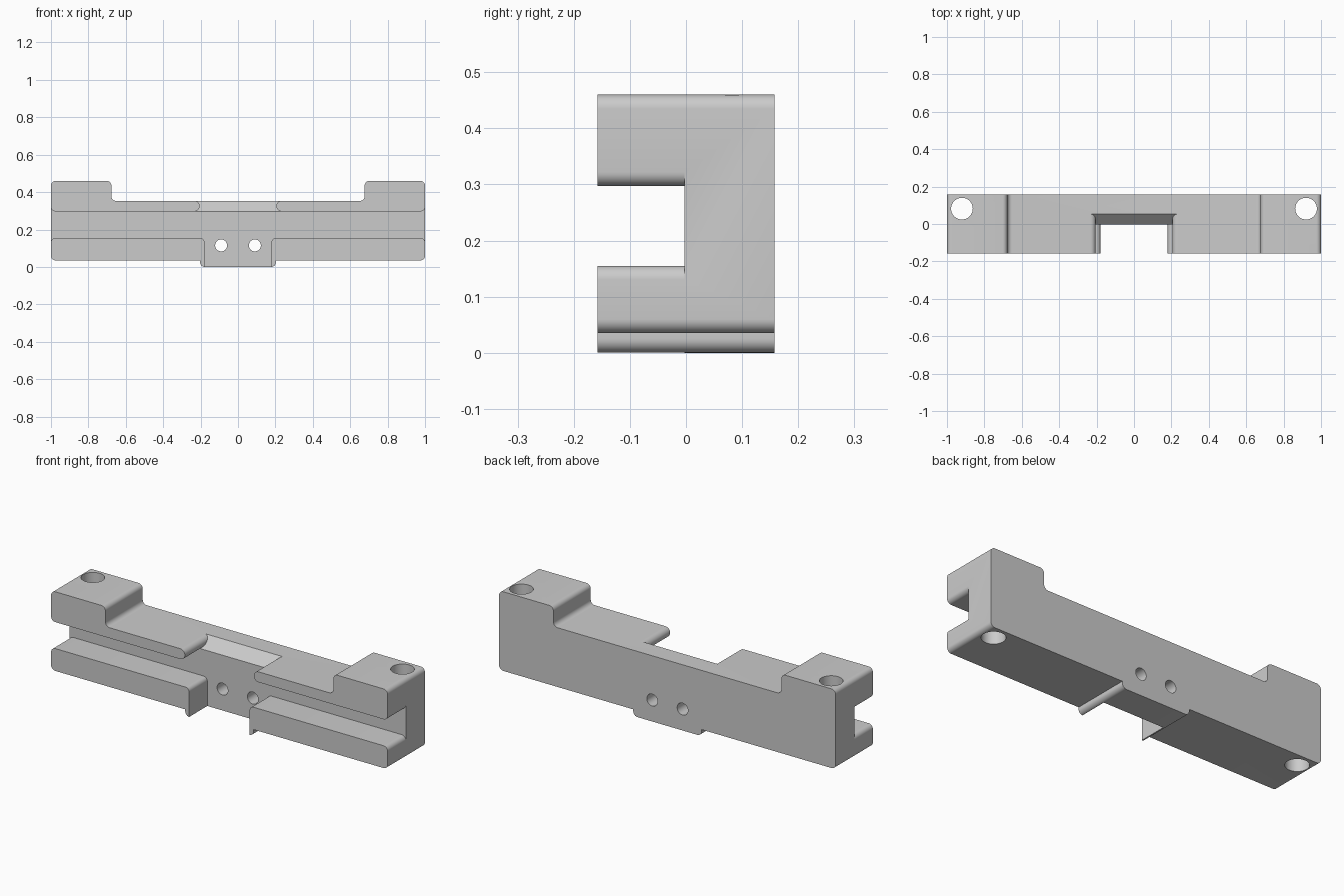
import bpy, bmesh
from math import pi, radians, sin, cos
from mathutils import Vector

cube = bpy.data.objects.get("Cube")
if cube:
    bpy.data.objects.remove(cube, do_unlink=True)

DEPTH = 0.158          # half depth of the bar
WALL = -0.003          # front of the back wall
R = 0.025              # common corner radius
LEDGE, SLOT_TOP, SLOT_BOTTOM = 0.353, 0.297, 0.155

grey = bpy.data.materials.new("Light grey")
grey.use_nodes = True
grey.diffuse_color = (0.6, 0.6, 0.6, 1)
grey.node_tree.nodes["Principled BSDF"].inputs["Base Color"].default_value = (0.6, 0.6, 0.6, 1)


def rounded(half, steps=8):
    """Mirror (x, z, radius) points across x = 0 and round the square corners."""
    pts = half + [(-x, z, r) for x, z, r in reversed(half)]
    out = []
    for i, (x, z, r) in enumerate(pts):
        p = Vector((x, z))
        arc = [p]
        if r:
            a = (Vector(pts[i - 1][:2]) - p).normalized() * r
            b = (Vector(pts[(i + 1) % len(pts)][:2]) - p).normalized() * r
            turns = [pi / 2 * k / steps for k in range(steps + 1)]
            arc = [p + a + b - b * cos(t) - a * sin(t) for t in turns]
        for q in arc:
            if not out or (q - out[-1]).length > 1e-4:
                out.append(q)
    return out


def prism(name, outline, front, back):
    """Extrude an x-z outline along y; back gives y as a function of z."""
    bm = bmesh.new()
    near = [bm.verts.new((p.x, front, p.y)) for p in outline]
    far = [bm.verts.new((p.x, back(p.y), p.y)) for p in outline]
    bm.faces.new(near)
    bm.faces.new(far[::-1])
    n = len(outline)
    for i in range(n):
        j = (i + 1) % n
        bm.faces.new((near[j], near[i], far[i], far[j]))
    bmesh.ops.recalc_face_normals(bm, faces=bm.faces)
    mesh = bpy.data.meshes.new(name)
    bm.to_mesh(mesh)
    bm.free()
    mesh.materials.append(grey)
    obj = bpy.data.objects.new(name, mesh)
    bpy.context.collection.objects.link(obj)
    return obj


def drill(name, radius, location, rotation):
    bpy.ops.mesh.primitive_cylinder_add(vertices=48, radius=radius, depth=2,
                                        location=location, rotation=rotation)
    obj = bpy.context.object
    obj.name = name
    obj.data.materials.append(grey)
    return obj


def cut(target, cutter):
    cutter.hide_render = True
    mod = target.modifiers.new("Cut", 'BOOLEAN')
    mod.operation = 'DIFFERENCE'
    mod.solver = 'EXACT'
    mod.object = cutter
    bpy.context.view_layer.objects.active = target
    bpy.ops.object.modifier_apply(modifier=mod.name)
    bpy.data.objects.remove(cutter, do_unlink=True)


# Bar with raised ends and a small centre tab below
bar = prism("mounting_bar", rounded([
    (0.203, 0, R), (0.203, 0.035, 0), (1, 0.035, R), (1, 0.46, R),
    (0.677, 0.46, R), (0.677, LEDGE, R)]), -DEPTH, lambda z: DEPTH)

# Long front slot, opening downwards between the lower rails
cut(bar, prism("slot_cutter", rounded([
    (0.18, -0.1, 0), (0.18, SLOT_BOTTOM, 0.022), (1, SLOT_BOTTOM, R),
    (1, SLOT_BOTTOM - R, 0), (1.1, SLOT_BOTTOM - R, 0),
    (1.1, SLOT_TOP + R, 0), (1, SLOT_TOP + R, 0), (1, SLOT_TOP, R)]),
    -0.3, lambda z: WALL))

# Top gap between the round-nosed upper rails, ending in a sloped back
nose = (LEDGE - SLOT_TOP) / 2
cut(bar, prism("gap_cutter", rounded([
    (0.205 + nose, 0.285, 0), (0.205 + nose, SLOT_TOP, 0),
    (0.205, SLOT_TOP, nose), (0.205, LEDGE, nose),
    (0.205 + nose, LEDGE, 0), (0.205 + nose, 0.4, 0)]),
    -0.3, lambda z: WALL + z - SLOT_TOP))

# Bolt holes through the ends and screw holes through the back wall
for side in (-1, 1):
    cut(bar, drill("bolt_hole_cutter", 0.058, (side * 0.92, 0.082, 0.2), (0, 0, 0)))
    cut(bar, drill("screw_hole_cutter", 0.032, (side * 0.09, 0, 0.115), (pi / 2, 0, 0)))

bpy.ops.object.select_all(action='DESELECT')
bar.select_set(True)
bpy.context.view_layer.objects.active = bar
bpy.ops.object.shade_smooth_by_angle(angle=radians(30))
